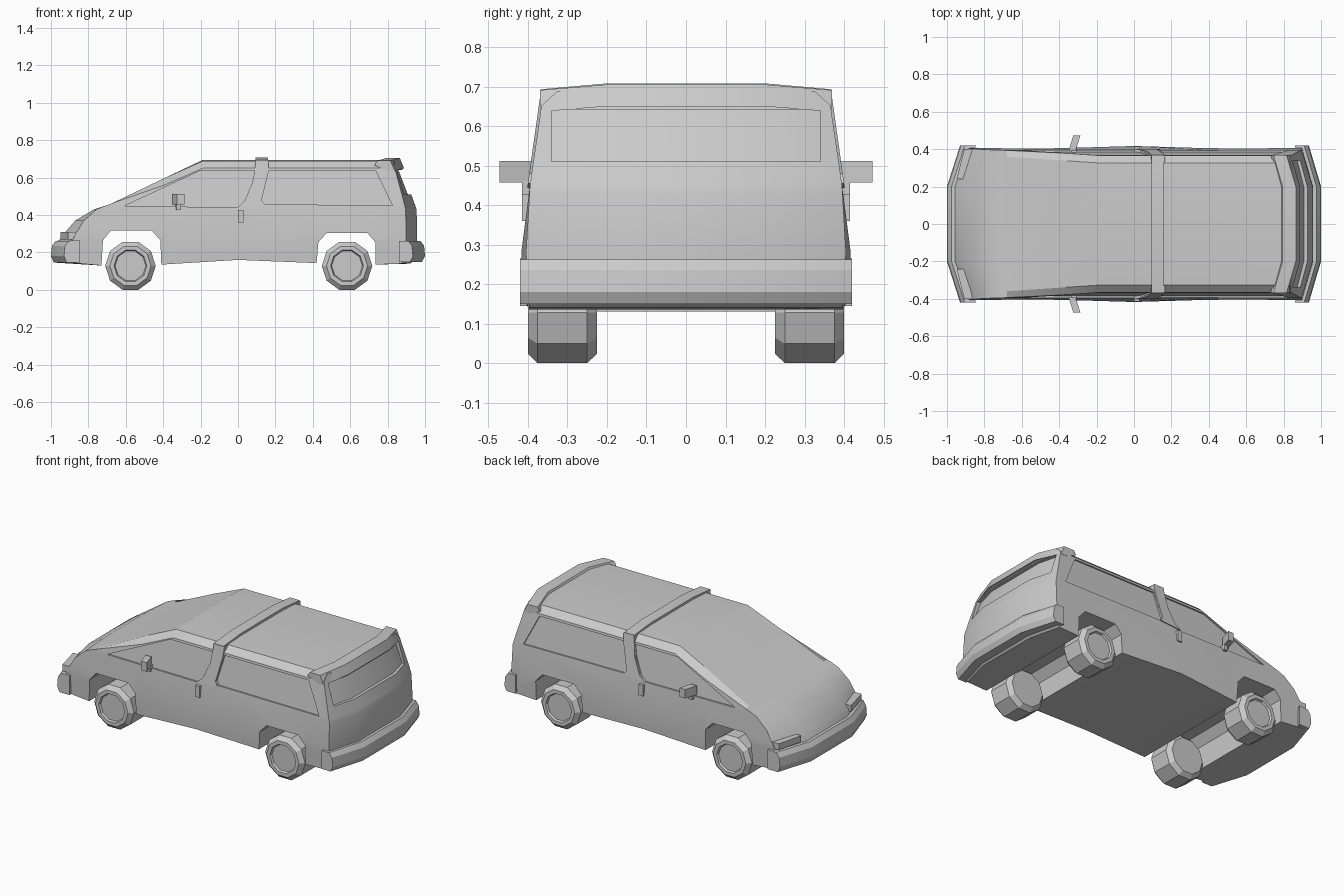
import bpy, bmesh, math
from mathutils import Vector

if "Cube" in bpy.data.objects:
    bpy.data.objects.remove(bpy.data.objects["Cube"])


def finish(bm, name):
    bmesh.ops.recalc_face_normals(bm, faces=bm.faces[:])
    me = bpy.data.meshes.new(name)
    bm.to_mesh(me)
    bm.free()
    ob = bpy.data.objects.new(name, me)
    bpy.context.collection.objects.link(ob)
    return ob


def prism(profile, y0, y1, cuts=(), deform=None):
    """Extrude an xz outline from y0 to y1, slice it by (axis, position), then deform."""
    bm = bmesh.new()
    face = bm.faces.new([bm.verts.new((x, y0, z)) for x, z in profile])
    new = bmesh.ops.extrude_face_region(bm, geom=[face], use_keep_orig=True)["geom"]
    bmesh.ops.translate(bm, verts=[v for v in new if isinstance(v, bmesh.types.BMVert)],
                        vec=(0, y1 - y0, 0))
    for axis, pos in cuts:
        n = Vector((0, 0, 0))
        n[axis] = 1
        bmesh.ops.bisect_plane(bm, geom=bm.verts[:] + bm.edges[:] + bm.faces[:],
                               plane_co=n * pos, plane_no=n)
    bmesh.ops.recalc_face_normals(bm, faces=bm.faces[:])
    if deform:
        for v in bm.verts:
            deform(v.co)
    bm.normal_update()
    return bm


def side_y(z):
    """Half width of the body side at height z."""
    table = [(0.10, 0.395), (0.28, 0.405), (0.45, 0.395), (0.72, 0.357)]
    for (a, wa), (b, wb) in zip(table, table[1:]):
        if z <= b:
            return wa + (wb - wa) * (z - a) / (b - a)
    return 0.357


def body_shape(co):
    if abs(co.y) < 0.3:
        return
    x, z = co.x, co.z
    bulge = 0.012 * max(0, 1 - abs(x) / 0.4) if z < 0.3 else 0
    co.y = math.copysign(side_y(z) + bulge, co.y)
    if x < -0.73:
        co.x += 0.08 * (-0.73 - x) / 0.25
    if x > 0.75:
        co.x -= 0.06 * (x - 0.75) / 0.21
    if z > 0.6:
        co.z -= 0.008


def swept(dx, dz=0):
    """Sweep the outer ends of a crosswise part."""
    def f(co):
        if abs(co.y) > 0.3:
            co.x += dx
            co.z += dz
    return f


def skin(offset):
    """Wrap a panel to the body side; |y|=1 is the inner face, |y|=2 the outer one."""
    def f(co):
        layer = offset[0] if abs(co.y) < 1.5 else offset[1]
        co.y = math.copysign(side_y(co.z) + layer, co.y)
    return f


COLUMNS = [(1, -0.2), (1, 0.2)]

# Body shell with open wheel arches
outline = [(-.97, .145), (-.985, .22), (-.94, .29), (-.87, .37), (-.77, .43), (-.68, .46),
           (-.19, .694), (.86, .694), (.93, .5), (.955, .43), (.96, .17), (.92, .14),
           (.735, .135), (.735, .255), (.69, .305), (.475, .305), (.43, .255), (.42, .143),
           (0, .16), (-.41, .135), (-.415, .265), (-.46, .316), (-.68, .316), (-.722, .265),
           (-.73, .13)]
bm = prism(outline, -0.4, 0.4, COLUMNS + [(2, .28), (2, .45), (0, -.4), (0, 0), (0, .4)],
           body_shape)
rails = []
for e in bm.edges:
    if len(e.link_faces) == 2 and all(abs(v.co.y) > .3 and v.co.z > .44 for v in e.verts):
        a, b = sorted((f.normal for f in e.link_faces), key=lambda n: abs(n.y))
        if a.z > 0.6 and abs(b.y) > 0.8 and min(v.co.x for v in e.verts) > -0.7:
            rails.append(e)
bmesh.ops.bevel(bm, geom=rails, offset=0.034, segments=1, affect='EDGES')
body = finish(bm, "body")

# Recessed side windows and tailgate window
front_window = [(-.61, .447), (-.2, .638), (.09, .638), (.075, .57), (.035, .475), (0, .442)]
rear_window = [(.165, .638), (.735, .638), (.825, .452), (.145, .457), (.125, .475)]
cutters = []
for s in (-1, 1):
    for shape in (front_window, rear_window):
        cutters.append(finish(prism(shape, s, 2 * s, [], skin((-0.01, 0.08))), "window_cutter"))
cutters.append(finish(prism([(.858, .64), (.908, .51), (1.05, .51), (1.05, .64)], -.34, .34,
                            COLUMNS, swept(-0.035)), "tailgate_cutter"))
bpy.context.view_layer.objects.active = body
for c in cutters:
    c.hide_render = True
    m = body.modifiers.new("cut", 'BOOLEAN')
    m.operation, m.solver, m.object = 'DIFFERENCE', 'EXACT', c
    bpy.ops.object.modifier_apply(modifier=m.name)
    bpy.data.objects.remove(c)

# Roof hoop and its flared side pillars
finish(prism([(.093, .66), (.093, .708), (.16, .708), (.16, .66)], -.368, .368, COLUMNS,
             swept(0.0, -0.015)), "roof_hoop")
pillar = [(.095, .69), (.165, .69), (.16, .63), (.125, .48), (.14, .455), (0, .443),
          (.037, .475), (.078, .57)]
for s in (-1, 1):
    finish(prism(pillar, s, 2 * s, [], skin((-0.03, 0.006))), "pillar")

# Rear spoiler
finish(prism([(.78, .68), (.795, .705), (.865, .705), (.888, .65), (.85, .65)], -.37, .37,
             COLUMNS, swept(-0.05, -0.014)), "spoiler")

# Bumpers
finish(prism([(-.985, .145), (-1, .18), (-.995, .235), (-.975, .262), (-.915, .265), (-.915, .145)],
             -.42, .42, COLUMNS, swept(0.07)), "front_bumper")
finish(prism([(.985, .15), (1, .18), (.995, .235), (.975, .262), (.925, .262), (.925, .15)],
             -.42, .42, COLUMNS, swept(-0.065)), "rear_bumper")


def sheared_box(name, x, z, y0, y1, shear):
    """Box whose outer end (y1) is moved along x."""
    def f(co):
        if abs(co.y) > (abs(y0) + abs(y1)) / 2:
            co.x += shear
    finish(prism([(x[0], z[0]), (x[1], z[0]), (x[1], z[1]), (x[0], z[1])], y0, y1, [], f), name)


def wheel(x, s):
    rings = [(.11, .225), (.135, .25), (.135, .376), (.11, .4), (.088, .4), (.082, .388)]
    bm = bmesh.new()
    loops = [[bm.verts.new((x + r * math.cos(i * math.tau / 10), s * y,
                            .1284 + r * math.sin(i * math.tau / 10))) for i in range(10)]
             for r, y in rings]
    for a, b in zip(loops, loops[1:]):
        for i in range(10):
            j = (i + 1) % 10
            bm.faces.new((a[i], a[j], b[j], b[i]))
    bm.faces.new(loops[0])
    bm.faces.new(loops[-1])
    finish(bm, "wheel")


# Mirrored small parts and wheels
for s in (-1, 1):
    sheared_box("headlight", (-.948, -.90), (.27, .308), .24 * s, .4 * s, .04)
    sheared_box("mirror", (-.35, -.312), (.457, .512), .392 * s, .472 * s, .025)
    sheared_box("mirror_stalk", (-.335, -.31), (.428, .462), .37 * s, .415 * s, .005)
    sheared_box("door_handle", (0, .03), (.36, .428), .38 * s, .415 * s, 0)
    for x in (-.575, .583):
        wheel(x, s)

# Soft shading with crisp edges
for ob in bpy.context.collection.objects:
    ob.select_set(True)
bpy.context.view_layer.objects.active = body
bpy.ops.object.shade_smooth_by_angle(angle=math.radians(22))
